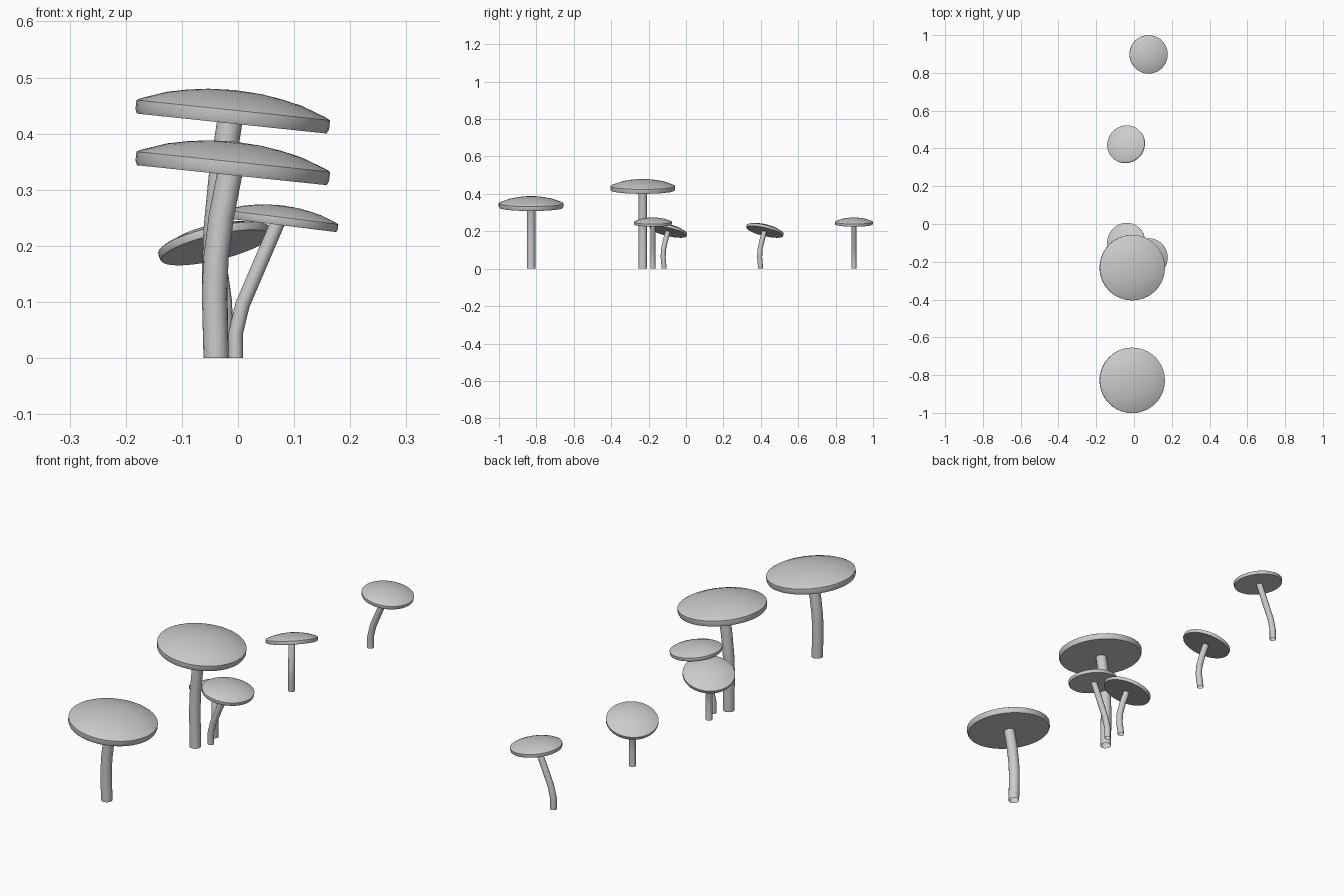
import bpy, bmesh, math
from mathutils import Vector

if "Cube" in bpy.data.objects:
    bpy.data.objects.remove(bpy.data.objects["Cube"])

CAP_R = 0.173
# cap profile (radius, height above the flat underside) for the large size
CAP = [(0.170, 0.0), (0.1735, 0.008), (0.1735, 0.024), (0.165, 0.0285),
       (0.120, 0.0445), (0.085, 0.052), (0.048, 0.0575)]
CAP_TOP = 0.060


def finish(bm, name, angle):
    bmesh.ops.recalc_face_normals(bm, faces=bm.faces)
    mesh = bpy.data.meshes.new(name)
    bm.to_mesh(mesh)
    bm.free()
    obj = bpy.data.objects.new(name, mesh)
    bpy.context.collection.objects.link(obj)
    bpy.ops.object.select_all(action='DESELECT')
    obj.select_set(True)
    bpy.context.view_layer.objects.active = obj
    bpy.ops.object.shade_smooth_by_angle(angle=math.radians(angle))
    return obj


def bridge(bm, a, b):
    n = len(a)
    for i in range(n):
        bm.faces.new((a[i], a[(i + 1) % n], b[(i + 1) % n], b[i]))


def ring(bm, centre, rot, r, sides):
    return [bm.verts.new(centre + rot @ Vector((r * math.cos(t), r * math.sin(t), 0)))
            for t in (2 * math.pi * i / sides for i in range(sides))]


def make_cap(name, radius, centre, normal, sides=40):
    s = radius / CAP_R
    bm = bmesh.new()
    up = Vector((0, 0, 1))
    rings = [ring(bm, up * z * s, up.rotation_difference(up), r * s, sides) for r, z in CAP]
    for a, b in zip(rings, rings[1:]):
        bridge(bm, a, b)
    bm.faces.new(rings[0])                        # flat underside
    tip = bm.verts.new(up * CAP_TOP * s)          # crown
    for i in range(sides):
        bm.faces.new((rings[-1][i], rings[-1][(i + 1) % sides], tip))
    obj = finish(bm, name, 35)
    obj.location = centre
    obj.rotation_mode = 'QUATERNION'
    obj.rotation_quaternion = up.rotation_difference(Vector(normal))


def make_stem(name, path, radius, y, sides=16):
    bm = bmesh.new()
    pts = [Vector(p) for p in path]
    up = Vector((0, 0, 1))
    rings = []
    for i, p in enumerate(pts):
        d = pts[min(i + 1, len(pts) - 1)] - pts[max(i - 1, 0)] if i else up
        rings.append(ring(bm, p, up.rotation_difference(d), radius, sides))
    for a, b in zip(rings, rings[1:]):
        bridge(bm, a, b)
    finish(bm, name, 40).location = (0, y, 0)


def mushroom(name, y, path, stem_r, cap_r, cap_centre, normal):
    make_stem(name + "_stem", path, stem_r, y)
    make_cap(name + "_cap", cap_r, Vector(cap_centre) + Vector((0, y, 0)), normal)


def large_path(h):
    return [(-0.039, 0, 0), (-0.042, 0, 0.36 * h), (-0.039, 0, 0.55 * h),
            (-0.030, 0, 0.77 * h), (-0.014, 0, 1.02 * h)]


# large mushrooms: one short, one tall
for name, y, h in (("large_short", -0.828, 0.326), ("large_tall", -0.231, 0.418)):
    mushroom(name, y, large_path(h), 0.0225, CAP_R, (-0.011, 0, h), (0.105, 0, 1))

# small mushrooms leaning to the right
lean = [(-0.004, 0, 0), (-0.004, 0, 0.045), (0.008, 0, 0.095), (0.038, 0, 0.165), (0.071, 0, 0.242)]
for name, y in (("leaning_near", -0.177), ("leaning_far", 0.898)):
    mushroom(name, y, lean, 0.013, 0.1015, (0.076, 0, 0.237), (0.125, 0, 1))

# small mushrooms with strongly tilted caps
bend = [(-0.027, -0.021, 0), (-0.023, -0.026, 0.06), (-0.024, -0.025, 0.10),
        (-0.031, -0.014, 0.15), (-0.041, 0.0, 0.202)]
for name, y in (("tilted_near", -0.096), ("tilted_far", 0.420)):
    mushroom(name, y, bend, 0.0135, 0.1015, (-0.040, 0, 0.197), (-0.235, 0.24, 1))
